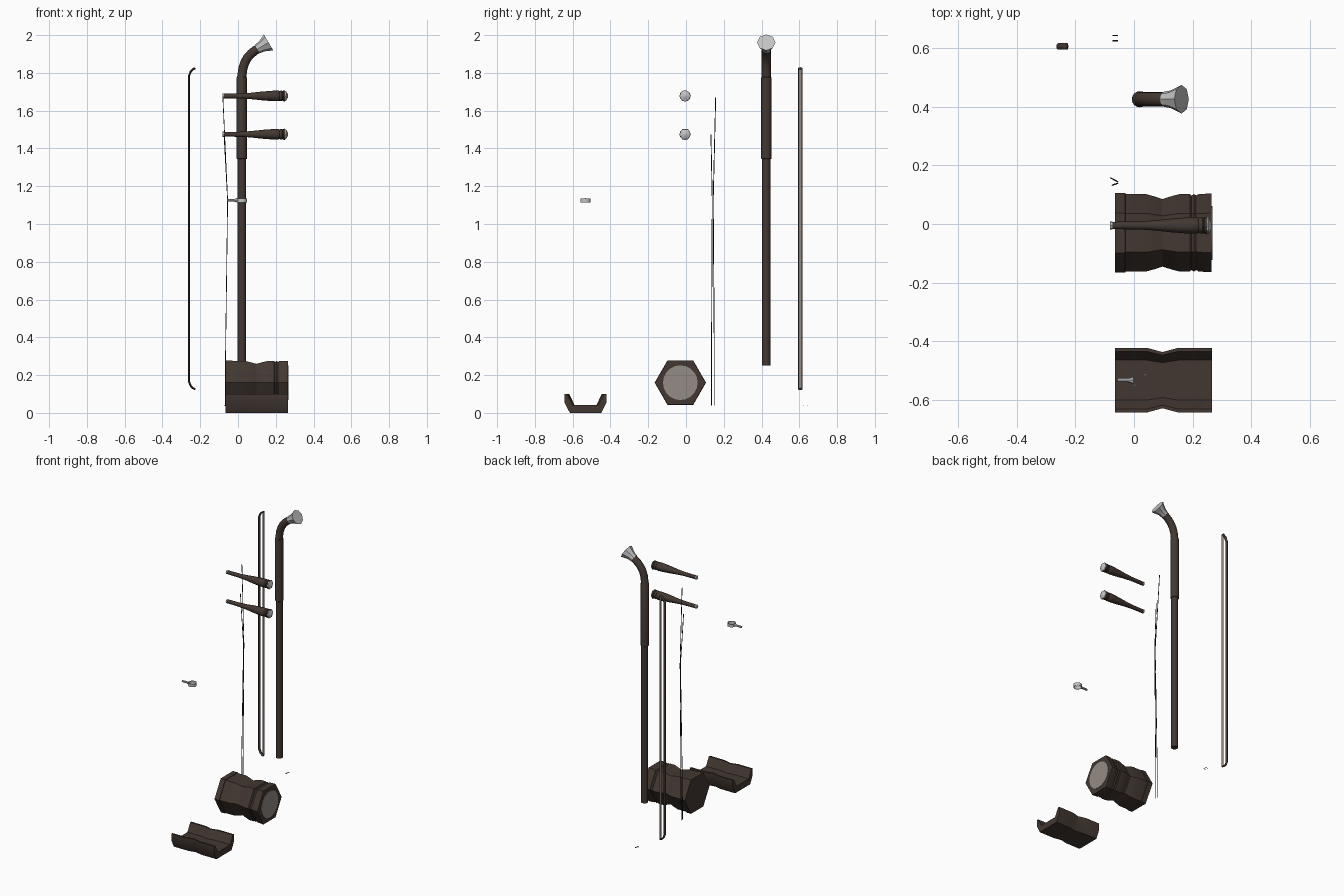
import bpy, bmesh, math
from mathutils import Vector

if "Cube" in bpy.data.objects:
    bpy.data.objects.remove(bpy.data.objects["Cube"])


def mat(name, r, g, b):
    m = bpy.data.materials.new(name)
    m.diffuse_color = (r, g, b, 1)
    m.use_nodes = True
    m.node_tree.nodes["Principled BSDF"].inputs["Base Color"].default_value = m.diffuse_color
    return m


WOOD = mat("dark_wood", 0.056, 0.039, 0.031)
PALE = mat("pale_trim", 0.55, 0.55, 0.55)
SKIN = mat("grey_tan", 0.30, 0.265, 0.235)
WIRE = mat("string_black", 0.02, 0.02, 0.02)


def finish(name, bm, material, angle=35):
    bmesh.ops.recalc_face_normals(bm, faces=bm.faces)
    me = bpy.data.meshes.new(name)
    bm.to_mesh(me)
    bm.free()
    me.materials.append(material)
    ob = bpy.data.objects.new(name, me)
    bpy.context.collection.objects.link(ob)
    bpy.context.view_layer.objects.active = ob
    ob.select_set(True)
    bpy.ops.object.shade_smooth_by_angle(angle=math.radians(angle))
    ob.select_set(False)
    return ob


def skin(bm, rings, closed_loop=False):
    n = len(rings[0])
    pairs = list(zip(rings, rings[1:]))
    if closed_loop:
        pairs.append((rings[-1], rings[0]))
    for a, b in pairs:
        for i in range(n):
            j = (i + 1) % n
            bm.faces.new((a[i], a[j], b[j], b[i]))
    if not closed_loop:
        bm.faces.new(rings[0])
        bm.faces.new(rings[-1])


def sweep(name, stations, n, material, angle=35, squash=1.0):
    """Tube through (x, y, z, radius) stations; first corner points to +y."""
    bm = bmesh.new()
    pts = [Vector(s[:3]) for s in stations]
    rings = []
    for i, (p, s) in enumerate(zip(pts, stations)):
        t = (pts[min(i + 1, len(pts) - 1)] - pts[max(i - 1, 0)]).normalized()
        u = Vector((0, 1, 0))
        u = (u - t * u.dot(t)).normalized()
        v = t.cross(u)
        rings.append([bm.verts.new(p + s[3] * (u * math.cos(a) + v * squash * math.sin(a)))
                      for a in (2 * math.pi * k / n for k in range(n))])
    skin(bm, rings)
    return finish(name, bm, material, angle)


def along_x(profile, y, z):
    return [(x, y, z, r) for x, r in profile]


# neck with thicker upper sleeve and curved head
NY = 0.425
neck = [(0.021, 0.25, 0.0225), (0.021, 1.343, 0.0225), (0.02, 1.346, 0.0275),
        (0.02, 1.775, 0.0275), (0.02, 1.78, 0.024), (0.026, 1.825, 0.024),
        (0.036, 1.855, 0.024), (0.050, 1.880, 0.024), (0.070, 1.902, 0.024),
        (0.090, 1.918, 0.024), (0.110, 1.930, 0.024)]
sweep("neck", [(x, NY, z, r) for x, z, r in neck], 16, WOOD)

# flared pale cap on the head
sweep("head_cap", [(0.102, NY, 1.926, 0.026), (0.125, NY, 1.94, 0.03),
                   (0.145, NY, 1.951, 0.04), (0.162, NY, 1.961, 0.049)], 8, PALE)

# two tuning pegs with pale tips
PY = -0.005
for label, z in (("upper", 1.678), ("lower", 1.475)):
    sweep(label + "_peg", along_x([(-0.074, 0.0125), (0.02, 0.0135), (0.07, 0.017), (0.13, 0.0235),
                                   (0.19, 0.028), (0.215, 0.028), (0.22, 0.025), (0.225, 0.028),
                                   (0.233, 0.028), (0.237, 0.025), (0.241, 0.029), (0.25, 0.0295)],
                                  PY, z), 12, WOOD)
    sweep(label + "_peg_cap", along_x([(0.249, 0.031), (0.254, 0.03), (0.266, 0.006)], PY, z), 6, PALE)
    sweep(label + "_peg_tip", along_x([(-0.082, 0.0135), (-0.073, 0.0135)], PY, z), 8, PALE)

# hexagonal sound box with waist and ring grooves
DY, DZ = -0.03, 0.16
sweep("sound_box", along_x([(-0.065, 0.136), (-0.03, 0.136), (-0.029, 0.132), (0.04, 0.132),
                            (0.07, 0.124), (0.097, 0.115), (0.125, 0.124), (0.155, 0.132),
                            (0.19, 0.132), (0.196, 0.127), (0.204, 0.132), (0.212, 0.127),
                            (0.22, 0.132), (0.264, 0.134)], DY, DZ), 6, WOOD, 30)
sweep("sound_box_membrane", along_x([(0.26, 0.092), (0.267, 0.092)], DY, DZ), 20, SKIN)

# open tray, narrowed at the waist
tray = [(-0.11, 0.1), (-0.11, 0.053), (-0.083, 0), (0.083, 0), (0.11, 0.053), (0.11, 0.1),
        (0.098, 0.1), (0.068, 0.043), (-0.068, 0.043), (-0.098, 0.1)]
bm = bmesh.new()
skin(bm, [[bm.verts.new((x, -0.532 + y * s, z)) for y, z in tray]
          for x, s in ((-0.065, 1), (0.045, 1), (0.097, 0.87), (0.15, 1), (0.265, 1))])
finish("tray", bm, WOOD, 30)

# string loop: thin band ring and its arm
bm = bmesh.new()
rings = []
for k in range(20):
    a = 2 * math.pi * k / 20
    rings.append([bm.verts.new((0.021 + r * math.cos(a), -0.532 + r * math.sin(a), z))
                  for r, z in ((0.027, 1.115), (0.027, 1.136), (0.024, 1.136), (0.024, 1.115))])
skin(bm, rings, closed_loop=True)
finish("string_loop_band", bm, PALE)
sweep("string_loop_arm", along_x([(-0.057, 0.007), (-0.02, 0.007), (-0.003, 0.012)], -0.532, 1.1255),
      8, PALE)

# two strings
for label, pts in (("outer", [(-0.08, 0.157, 1.67), (-0.055, 0.144, 1.125), (-0.066, 0.15, 0.3),
                              (-0.068, 0.15, 0.04)]),
                   ("inner", [(-0.074, 0.132, 1.475), (-0.055, 0.139, 1.125), (-0.066, 0.135, 0.3),
                              (-0.068, 0.135, 0.04)])):
    sweep(label + "_string", [p + (0.0022,) for p in pts], 6, WIRE)

# bow stick with curled ends, and flat hair
BY = 0.605
half = [(-0.226, 0.125), (-0.237, 0.13), (-0.25, 0.142), (-0.259, 0.165)]
path = half + [(x, 1.95 - z) for x, z in reversed(half)]
sweep("bow_stick", [(x, BY, z, 0.011) for x, z in path], 8, WOOD, 50, squash=0.5)
bm = bmesh.new()
bm.faces.new([bm.verts.new((-0.227, BY + y, z))
              for y, z in ((-0.01, 0.127), (0.01, 0.127), (0.01, 1.823), (-0.01, 1.823))])
finish("bow_hair", bm, SKIN)

# two small bridge pins
for i, y in enumerate((0.624, 0.642)):
    sweep(f"bridge_pin_{i + 1}", along_x([(-0.073, 0.002), (-0.055, 0.002)], y, 0.037), 6, WIRE)
